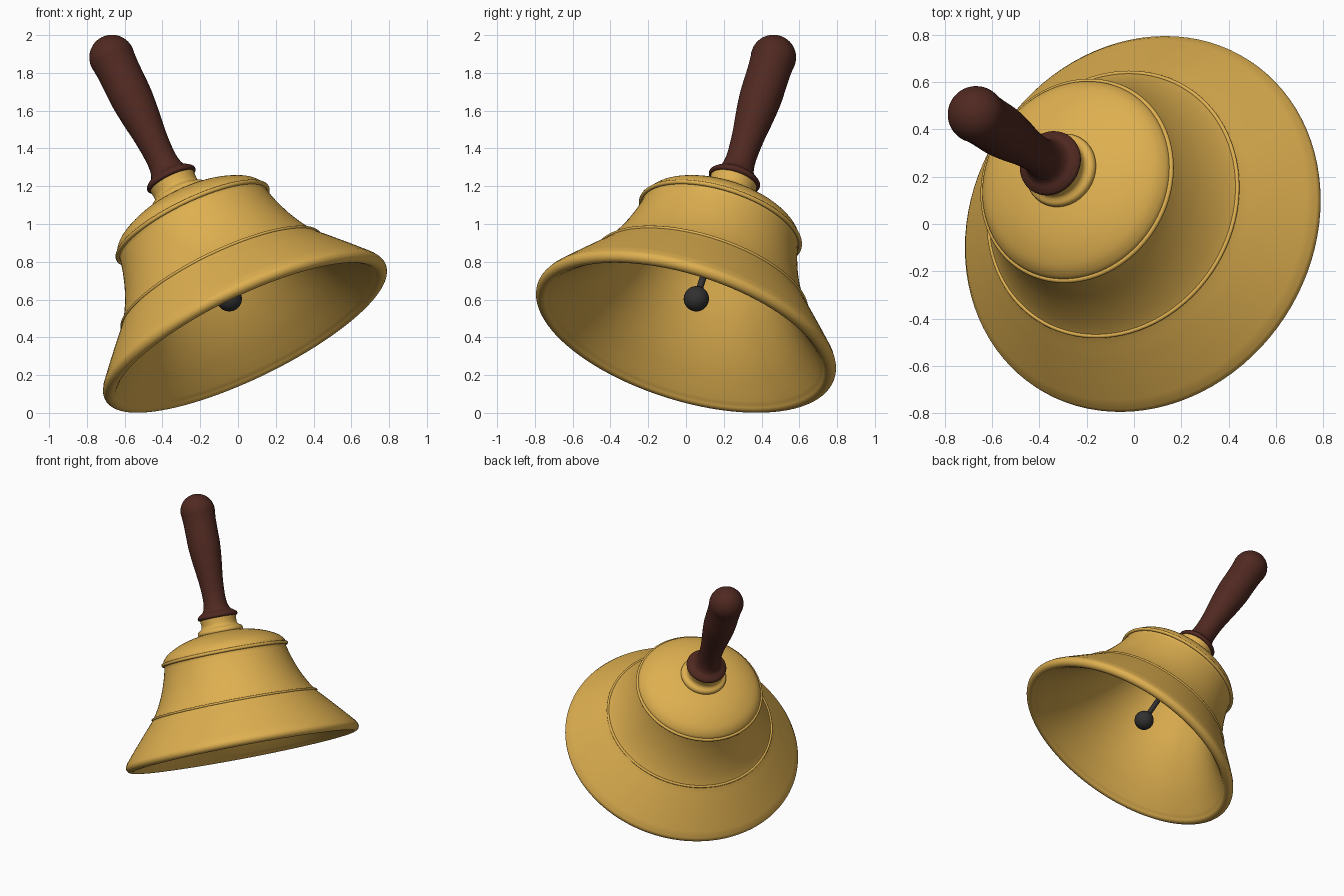
import bpy, bmesh, math
from mathutils import Vector, Matrix

cube = bpy.data.objects.get("Cube")
if cube:
    bpy.data.objects.remove(cube, do_unlink=True)

# Tilted axis shared by every part, starting at the centre of the mouth
AXIS = Vector((-0.42, 0.276, 0.864)).normalized()
TILT = Matrix.Translation((0.037, 0, 0.433)) @ AXIS.to_track_quat('Z', 'Y').to_matrix().to_4x4()


def material(name, rgb, rough):
    m = bpy.data.materials.new(name)
    m.use_nodes = True
    m.diffuse_color = (*rgb, 1)
    bsdf = m.node_tree.nodes["Principled BSDF"]
    bsdf.inputs["Base Color"].default_value = (*rgb, 1)
    bsdf.inputs["Roughness"].default_value = rough
    return m


brass = material("brass", (0.73, 0.43, 0.08), 0.4)
wood = material("dark_wood", (0.08, 0.022, 0.015), 0.5)
iron = material("dark_iron", (0.032, 0.03, 0.031), 0.5)


def arc(r, h, radius, start, end, n=10):
    """Arc of a circle in the (radius, height) plane, angles in degrees."""
    angles = [math.radians(start + (end - start) * i / n) for i in range(n + 1)]
    return [(r + radius * math.cos(a), h + radius * math.sin(a)) for a in angles]


def smooth(points, n=4):
    """Catmull-Rom curve through the points."""
    p = [Vector(q) for q in points]
    p = [2 * p[0] - p[1]] + p + [2 * p[-1] - p[-2]]
    out = []
    for a, b, c, d in zip(p, p[1:], p[2:], p[3:]):
        for i in range(n):
            t = i / n
            out.append(0.5 * (2 * b + (c - a) * t + (2 * a - 5 * b + 4 * c - d) * t ** 2
                              + (3 * b - a - 3 * c + d) * t ** 3))
    return [tuple(q) for q in out] + [tuple(points[-1])]


def lathe(name, profile, mat, steps=96, angle=50):
    """Spin a (radius, height) profile around the tilted axis."""
    bm = bmesh.new()
    verts = [bm.verts.new((r, 0, h)) for r, h in profile]
    edges = [bm.edges.new(pair) for pair in zip(verts, verts[1:])]
    bmesh.ops.spin(bm, geom=verts + edges, cent=(0, 0, 0), axis=(0, 0, 1),
                   angle=math.tau, steps=steps)
    bmesh.ops.remove_doubles(bm, verts=bm.verts, dist=1e-4)
    bmesh.ops.recalc_face_normals(bm, faces=bm.faces)
    mesh = bpy.data.meshes.new(name)
    bm.to_mesh(mesh)
    bm.free()
    mesh.materials.append(mat)
    obj = bpy.data.objects.new(name, mesh)
    bpy.context.collection.objects.link(obj)
    obj.matrix_world = TILT
    bpy.ops.object.select_all(action='DESELECT')
    obj.select_set(True)
    bpy.context.view_layer.objects.active = obj
    bpy.ops.object.shade_smooth_by_angle(angle=math.radians(angle))
    return obj


# Bell shell: inner wall, rolled lip, outer wall, domed crown
inner = smooth([(0, 0.73), (0.17, 0.705), (0.28, 0.63), (0.355, 0.5), (0.43, 0.36),
                (0.51, 0.24), (0.60, 0.13), (0.69, 0.04), (0.75, -0.014)])
lip = arc(0.79, 0, 0.035, 215, 403, 16)
outer = smooth([(0.81, 0.035), (0.735, 0.122), (0.65, 0.218), (0.579, 0.298), (0.53, 0.373),
                (0.485, 0.466), (0.45, 0.566), (0.43, 0.645)])
crown = smooth([(0.437, 0.662), (0.427, 0.69), (0.39, 0.728), (0.315, 0.768),
                (0.225, 0.797), (0.12, 0.815), (0, 0.82)])
lathe("bell_shell", inner + lip + outer + crown, brass)

# Raised beads around the shell
for name, r, h, size in (("shoulder_bead", 0.437, 0.66, 0.012),
                         ("waist_bead", 0.579, 0.299, 0.009)):
    lathe(name, arc(r, h, size, 0, 360, 12), brass)

# Brass collar under the handle
collar = smooth([(0.148, 0.8), (0.16, 0.817), (0.154, 0.838), (0.132, 0.853),
                 (0.124, 0.875), (0.128, 0.93)])
lathe("collar", collar + [(0, 0.93)], brass, 64)

# Turned wooden handle with a flange and a ball end
grip = smooth([(0.115, 0.912), (0.137, 0.92), (0.139, 0.937), (0.122, 0.954), (0.098, 0.972),
               (0.083, 1.012), (0.079, 1.08), (0.086, 1.19), (0.101, 1.31), (0.112, 1.43),
               (0.113, 1.53), (0.114, 1.6)])
ball_end = arc(0, 1.676, 0.12, -12, 90, 14)
lathe("handle", [(0, 0.912)] + grip + ball_end, wood, 64)

# Clapper
lathe("clapper_rod", [(0, 0.2), (0.018, 0.2), (0.018, 0.75), (0, 0.75)], iron, 24)
lathe("clapper_ball", arc(0, 0.198, 0.067, -90, 90, 20), iron, 40)
